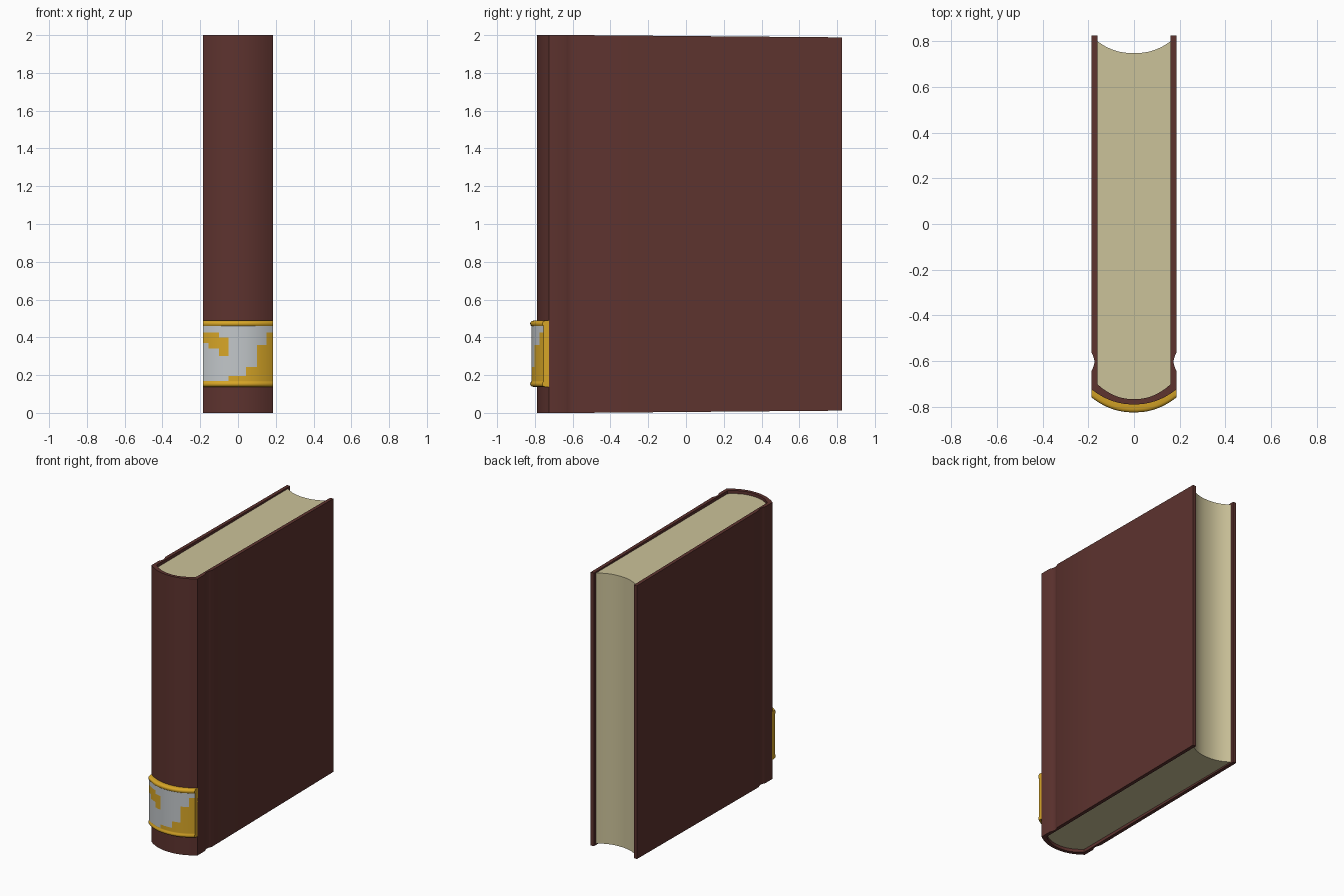
import bpy, bmesh
from math import radians

if "Cube" in bpy.data.objects:
    bpy.data.objects.remove(bpy.data.objects["Cube"])

HALF, INNER = 0.185, 0.16      # half width outside / inside the cover
HEIGHT = 2.0


def material(name, rgb):
    m = bpy.data.materials.new(name)
    m.diffuse_color = (*rgb, 1)
    m.use_nodes = True
    m.node_tree.nodes["Principled BSDF"].inputs["Base Color"].default_value = m.diffuse_color
    return m


LEATHER = material("leather", (0.11, 0.033, 0.028))
PAPER = material("paper", (0.60, 0.54, 0.32))
GOLD = material("gold", (0.68, 0.38, 0.02))
SILVER = material("silver", (0.54, 0.57, 0.59))


def finish(name, bm, mats, angle=35):
    bmesh.ops.recalc_face_normals(bm, faces=bm.faces[:])
    me = bpy.data.meshes.new(name)
    bm.to_mesh(me)
    bm.free()
    for m in mats:
        me.materials.append(m)
    ob = bpy.data.objects.new(name, me)
    bpy.context.collection.objects.link(ob)
    bpy.ops.object.select_all(action='DESELECT')
    ob.select_set(True)
    bpy.context.view_layer.objects.active = ob
    bpy.ops.object.shade_smooth_by_angle(angle=radians(angle))
    return ob


def spine_y(x):
    """Rounded back of the book."""
    return -0.79 + 0.065 * (abs(x) / HALF) ** 2.2


def trim(y):
    """Boards get slightly shorter toward the fore edge."""
    return max(0.0, 0.012 * (y + 0.57) / 1.4)


# Cover: paired outer/inner outline running board - spine - board
side = [(HALF, INNER, y) for y in (0.825, 0.3, -0.2, -0.565)]
side += [(HALF - d, INNER, y) for d, y in
         ((0.007, -0.58), (0.013, -0.603), (0.007, -0.626), (0, -0.642))]
right = [((xo, y), (xi, y)) for xo, xi, y in side]
left = [((-o[0], o[1]), (-i[0], i[1])) for o, i in reversed(right)]
N = 16
spine = []
for k in range(N + 1):
    x = HALF * (1 - 2 * k / N)
    spine.append(((x, spine_y(x)), (x * INNER / HALF, spine_y(x) + 0.023)))

bm = bmesh.new()
rings = []
for outer, inner in right + spine + left:
    corners = []
    for (x, y), top in ((outer, 0), (outer, 1), (inner, 1), (inner, 0)):
        z = HEIGHT - trim(y) if top else trim(y)
        corners.append(bm.verts.new((x, y, z)))
    rings.append(corners)
for a, b in zip(rings, rings[1:]):
    for i in range(4):
        j = (i + 1) % 4
        bm.faces.new((a[i], a[j], b[j], b[i]))
bm.faces.new(rings[0])
bm.faces.new(rings[-1])
finish("cover", bm, [LEATHER])

# Page block: rounded back, hollow fore edge
xs = [INNER * (1 - 2 * k / N) for k in range(N + 1)]
bm = bmesh.new()
cols = []
for x in xs:
    back = spine_y(x * HALF / INNER) + 0.022
    fore = 0.748 + 0.052 * (abs(x) / INNER) ** 2.3
    cols.append([bm.verts.new((x, y, z)) for y, z in
                 ((back, 0.022), (fore, 0.022), (fore, 1.978), (back, 1.978))])
for a, b in zip(cols, cols[1:]):
    for i in range(4):
        j = (i + 1) % 4
        bm.faces.new((a[i], a[j], b[j], b[i]))
bm.faces.new(cols[0])
bm.faces.new(cols[-1])
finish("pages", bm, [PAPER])

# Spine band: raised rims, stepped gold-on-silver pattern set per face
# (right edge of column, top and bottom of its gold patch)
pattern = [(-0.155, 0.425, 0.37), (-0.10, 0.425, 0.34), (-0.05, 0.40, 0.302),
           (0.042, 0.196, 0), (0.10, 0.244, 0), (0.152, 0.36, 0),
           (HALF, 0.425, 0)]
GOLD_TOP, GOLD_BASE = 0.46, 0.17
rim = [(-0.006, 0.138), (0.020, 0.138), (0.029, 0.141), (0.034, 0.147),
       (0.035, 0.153), (0.034, 0.160), (0.029, 0.166)]
steps = [GOLD_BASE, 0.196, 0.244, 0.302, 0.34, 0.36, 0.37, 0.40, 0.425, GOLD_TOP]
rows = rim + [(0.029, z) for z in steps] + [(o, 0.626 - z) for o, z in reversed(rim)]

xs = [-HALF]
for edge, _, _ in pattern:
    start, n = xs[-1], 3
    xs += [start + (edge - start) * (k + 1) / n for k in range(n)]

bm = bmesh.new()
cols = [[bm.verts.new((x, spine_y(x) - o, z)) for o, z in rows] for x in xs]
for a, b in zip(cols, cols[1:]):
    xm = (a[0].co.x + b[0].co.x) / 2
    hi, lo = next((t, l) for e, t, l in pattern if xm < e)
    for i in range(len(rows)):
        j = (i + 1) % len(rows)
        f = bm.faces.new((a[i], a[j], b[j], b[i]))
        zm = (rows[i][1] + rows[j][1]) / 2
        plain = GOLD_BASE < zm < GOLD_TOP and not lo < zm < hi and j != 0
        f.material_index = 1 if plain else 0
bm.faces.new(cols[0])
bm.faces.new(cols[-1])
finish("spine_band", bm, [GOLD, SILVER], 50)
